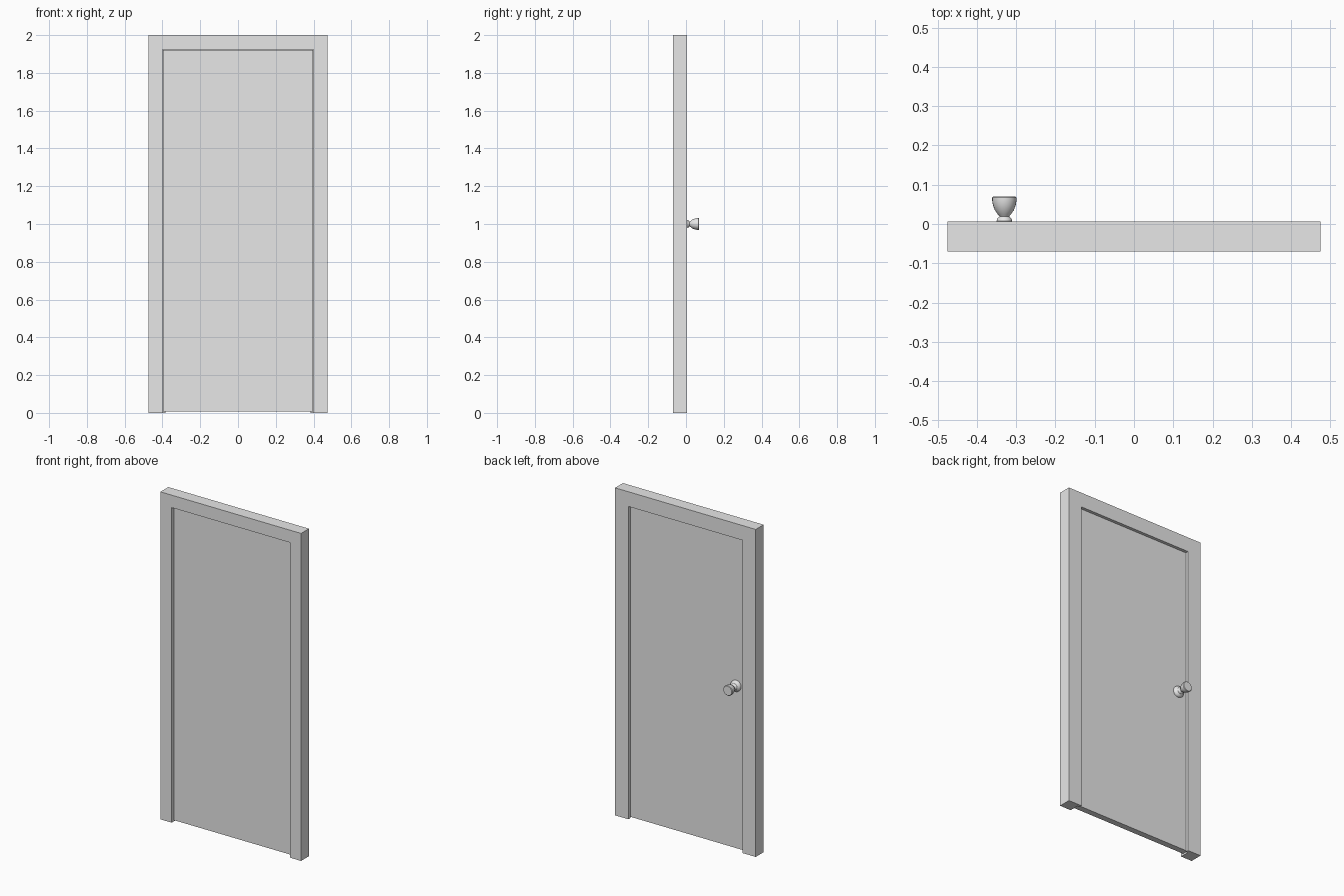
import bpy, bmesh
from math import radians
from mathutils import Matrix

cube = bpy.data.objects.get("Cube")
if cube:
    bpy.data.objects.remove(cube, do_unlink=True)

HALF_W, HEIGHT = 0.475, 2.0
FRONT, BACK = -0.07, 0.006       # frame depth
FACE, STOP = 0.076, 0.09         # face width in front, and with the door stop
DOOR_FRONT, DOOR_BACK = -0.05, -0.013
GAP = 0.003

grey = bpy.data.materials.new("plain_grey")
grey.use_nodes = True
grey.diffuse_color = (0.8, 0.8, 0.8, 1)
grey.node_tree.nodes["Principled BSDF"].inputs["Base Color"].default_value = (0.8, 0.8, 0.8, 1)


def finish(name, bm):
    bmesh.ops.recalc_face_normals(bm, faces=bm.faces)
    mesh = bpy.data.meshes.new(name)
    bm.to_mesh(mesh)
    bm.free()
    mesh.materials.append(grey)
    obj = bpy.data.objects.new(name, mesh)
    bpy.context.collection.objects.link(obj)
    return obj


# Frame: rebated section swept up, across and down with mitred corners
section = [(0, FRONT), (FACE, FRONT), (FACE, DOOR_BACK),
           (STOP, DOOR_BACK), (STOP, BACK), (0, BACK)]
bm = bmesh.new()
rings = []
for side, top in ((-1, False), (-1, True), (1, True), (1, False)):
    rings.append([bm.verts.new((side * (HALF_W - d), y, HEIGHT - d if top else 0))
                  for d, y in section])
for a, b in zip(rings, rings[1:]):
    for i in range(len(section)):
        j = (i + 1) % len(section)
        bm.faces.new((a[i], a[j], b[j], b[i]))
bm.faces.new(rings[0])
bm.faces.new(rings[-1])
finish("door_frame", bm)

# Door leaf: plain slab resting against the stop
half = HALF_W - FACE - GAP
bottom, top = 0.008, HEIGHT - FACE - GAP
bm = bmesh.new()
bmesh.ops.create_cube(bm, size=1)
bmesh.ops.scale(bm, vec=(2 * half, DOOR_BACK - DOOR_FRONT, top - bottom), verts=bm.verts)
bmesh.ops.translate(bm, vec=(0, (DOOR_FRONT + DOOR_BACK) / 2, (top + bottom) / 2), verts=bm.verts)
finish("door_leaf", bm)

# Knob: rosette, neck and flared grip turned about the y axis
profile = [(0, DOOR_BACK), (0.034, DOOR_BACK), (0.034, -0.006), (0.029, 0.001),
           (0.02, 0.007), (0.018, 0.014), (0.012, 0.019), (0.017, 0.025),
           (0.024, 0.035), (0.029, 0.048), (0.031, 0.06), (0.031, 0.067),
           (0.028, 0.07), (0, 0.07)]
bm = bmesh.new()
verts = [bm.verts.new((r, y, 0)) for r, y in profile]
edges = [bm.edges.new(pair) for pair in zip(verts, verts[1:])]
bmesh.ops.spin(bm, geom=verts + edges, cent=(0, 0, 0), axis=(0, 1, 0),
               angle=radians(360), steps=24, use_duplicate=False)
bmesh.ops.remove_doubles(bm, verts=bm.verts, dist=0.0001)
bmesh.ops.transform(bm, matrix=Matrix.Translation((-0.33, 0, 1.0)), verts=bm.verts)
knob = finish("door_knob", bm)
bpy.ops.object.select_all(action='DESELECT')
knob.select_set(True)
bpy.context.view_layer.objects.active = knob
bpy.ops.object.shade_smooth_by_angle(angle=radians(40))
